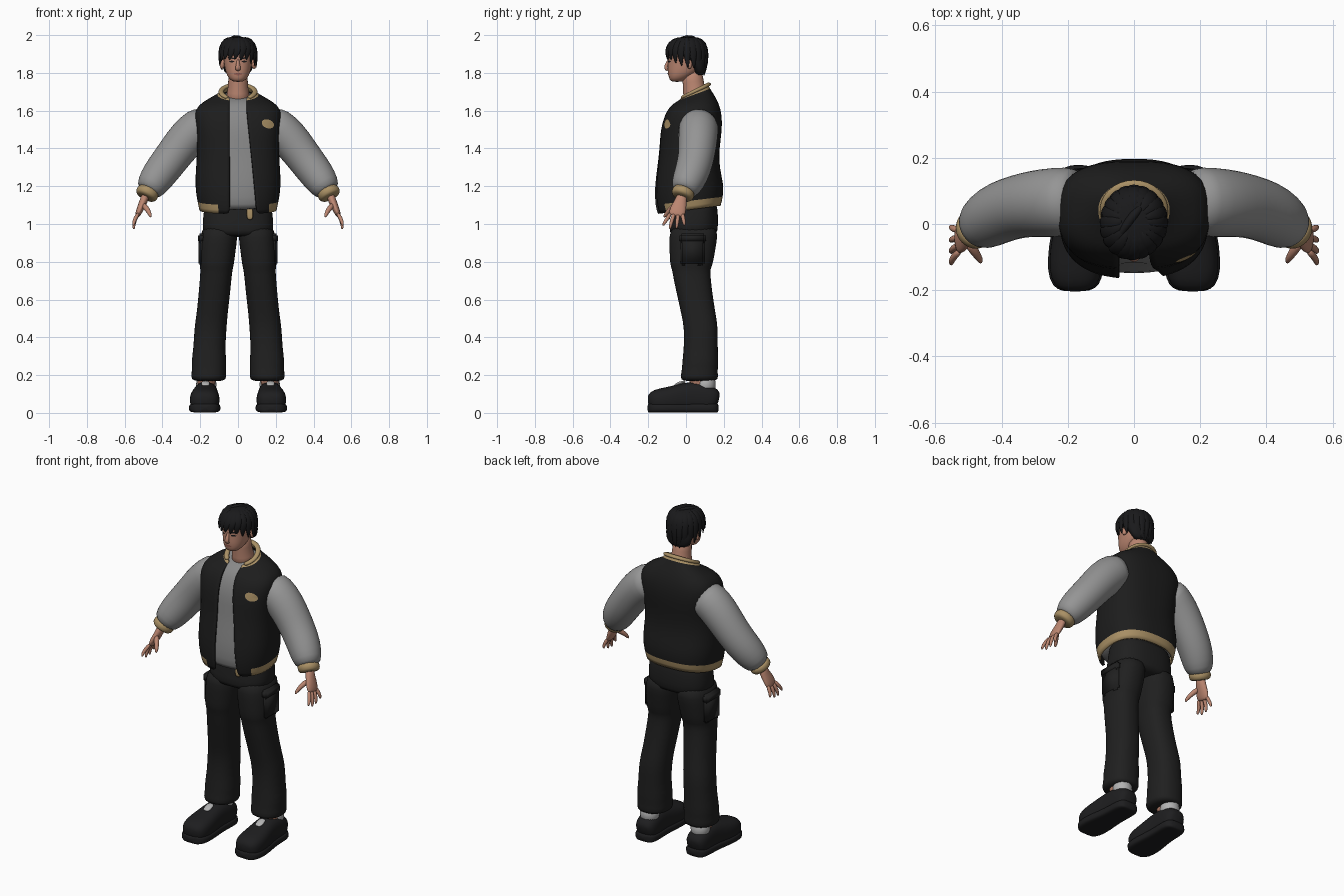
import bpy, bmesh, math, random
from mathutils import Vector
from mathutils.bvhtree import BVHTree

random.seed(4)
if "Cube" in bpy.data.objects:
    bpy.data.objects.remove(bpy.data.objects["Cube"])


def material(name, r, g, b):
    m = bpy.data.materials.new(name)
    m.use_nodes = True
    m.diffuse_color = (r, g, b, 1)
    bsdf = m.node_tree.nodes["Principled BSDF"]
    bsdf.inputs["Base Color"].default_value = (r, g, b, 1)
    bsdf.inputs["Roughness"].default_value = 0.8
    return m


hair_black = material("hair black", .010, .010, .011)
jacket_black = material("jacket black", .012, .012, .012)
trouser_black = material("trouser black", .014, .014, .014)
shoe_black = material("shoe black", .013, .013, .014)
sleeve_grey = material("sleeve grey", .30, .30, .30)
shirt_grey = material("shirt grey", .25, .25, .25)
tan = material("trim tan", .40, .28, .13)
skin = material("skin", .50, .24, .165)
sock_grey = material("sock grey", .45, .45, .45)
lip = material("lip", .33, .12, .09)


def finish(name, bm, mats, levels=1):
    mesh = bpy.data.meshes.new(name)
    bm.to_mesh(mesh)
    bm.free()
    for m in mats:
        mesh.materials.append(m)
    mesh.shade_smooth()
    ob = bpy.data.objects.new(name, mesh)
    bpy.context.scene.collection.objects.link(ob)
    if levels:
        mod = ob.modifiers.new("smooth", "SUBSURF")
        mod.levels = mod.render_levels = levels
    return ob


def ring(c, u, v, p=2, n=20, t0=0, t1=None):
    """Superellipse section, from v=-1 towards u=+1; open when t1 is given."""
    span = math.tau if t1 is None else t1 - t0
    count = n if t1 is None else n + 1
    power = lambda a: math.copysign(abs(a) ** (2 / p), a)
    angles = [t0 + span * i / n for i in range(count)]
    return [c + u * power(math.sin(t)) - v * power(math.cos(t)) for t in angles]


def loft(name, loops, mats, closed=True, rule=None, levels=1):
    bm = bmesh.new()
    rows = [[bm.verts.new(p) for p in loop] for loop in loops]
    n = len(rows[0])
    for r, (a, b) in enumerate(zip(rows, rows[1:])):
        for i in range(n if closed else n - 1):
            j = (i + 1) % n
            f = bm.faces.new((a[i], a[j], b[j], b[i]))
            if rule:
                f.material_index = rule(r, f.calc_center_median())
    if closed:
        bm.faces.new(rows[0][::-1])
        bm.faces.new(rows[-1])
        bmesh.ops.recalc_face_normals(bm, faces=bm.faces)
    return finish(name, bm, mats, levels)


def level(z, y0, y1, rx, cx=0, slope=0, p=2, **kw):
    """Horizontal section from y0 to y1, tilted by slope."""
    ry = (y1 - y0) / 2
    return ring(Vector((cx, (y0 + y1) / 2, z)), Vector((rx, 0, 0)), Vector((0, ry, slope * ry)), p, **kw)


def tube(name, path, sizes, mat, side=1, ref=(0, 1, 0), p=2, n=12):
    """Tube along a path; sizes are radii, or (along ref, across) pairs."""
    pts = [Vector((x * side, y, z)) for x, y, z in path]
    loops = []
    for i, c in enumerate(pts):
        t = (pts[min(i + 1, len(pts) - 1)] - pts[max(i - 1, 0)]).normalized()
        u = Vector(ref)
        u = (u - t * u.dot(t)).normalized()
        a, b = sizes[i] if isinstance(sizes[i], tuple) else (sizes[i], sizes[i])
        loops.append(ring(c, u * a, t.cross(u) * b, p, n))
    return loft(name, loops, [mat])


def plate(name, target, x, z, w, h, mat, tilt=0):
    """Thin oval laid on the front of a part."""
    bpy.context.view_layer.update()
    tree = BVHTree.FromObject(target, bpy.context.evaluated_depsgraph_get())
    bm = bmesh.new()
    bmesh.ops.create_circle(bm, cap_ends=True, cap_tris=True, segments=14, radius=1)
    for v in bm.verts:
        px, pz = x + v.co.x * w, z + v.co.y * h + v.co.x * tilt
        hit = tree.ray_cast(Vector((px, -1, pz)), Vector((0, 1, 0)))[0]
        v.co = (px, (hit.y if hit else 0) - .003, pz)
    return finish(name, bm, [mat], 0)


# Jacket: open-fronted shell with tan hem and collar: z, slope, y0, y1, rx, p
torso = [(1.075, .13, -.150, .183, .205, 2.5), (1.115, .13, -.163, .196, .214, 2.5),
         (1.20, .08, -.168, .200, .229, 2.5), (1.30, 0, -.153, .176, .222, 2.5),
         (1.40, 0, -.140, .176, .216, 2.6), (1.50, 0, -.136, .192, .224, 2.8),
         (1.58, 0, -.112, .190, .236, 2.8), (1.63, .05, -.085, .175, .212, 2.6),
         (1.662, .2, -.062, .150, .152, 2.3), (1.685, .4, -.045, .125, .102, 2),
         (1.70, .5, -.036, .118, .09, 2)]


def edge_angle(x, rx, p):
    return math.asin((x / rx) ** (p / 2))


loops = []
for z, slope, y0, y1, rx, p in torso:
    left = .045 + .055 * max(0, min(1, (1.6 - z) / .5))
    loops.append(level(z, y0, y1, rx, slope=slope, p=p, n=40, t0=edge_angle(left, rx, p),
                       t1=math.tau - edge_angle(.045, rx, p)))


def trim(row, c):
    hem = row == 0 and (c.x < -.11 or c.x > .165 or c.y > .1)
    return int(hem or row == len(torso) - 2)


jacket = loft("jacket", loops, [jacket_black, tan], closed=False, rule=trim)
solid = jacket.modifiers.new("thickness", "SOLIDIFY")
solid.thickness = .012
solid.offset = -1
plate("chest_patch", jacket, .158, 1.53, .033, .024, tan, -.006)
# Rolled ribbed collar
collar = []
for i in range(13):
    t = .62 + (math.tau - 1.24) * i / 12
    y = .041 - .08 * math.cos(t)
    collar.append((.092 * math.sin(t), y, 1.70 + .5 * (y - .041)))
tube("collar", collar, [(.011, .016)] * 13, tan, ref=(0, .1, -1), n=8)

# Shirt under the jacket
loft("shirt", [level(z + (.012 if z < 1.1 else 0), y0 + .016, y1 - .016, rx - .016, slope=s, p=p, n=32)
               for z, s, y0, y1, rx, p in torso[:-1]], [shirt_grey])

# Trousers: hips and two loose legs
loft("trouser_hips", [level(z, y0, y1, rx, p=2.5, n=28) for z, y0, y1, rx in
                      [(.93, -.08, .155, .165), (.96, -.09, .168, .19), (1.03, -.08, .172, .187),
                       (1.09, -.07, .165, .178), (1.13, -.07, .16, .17)]], [trouser_black])
legs = [(.165, -.025, .168, .07, .24), (.19, -.03, .17, .06, .25), (.23, -.022, .168, .065, .243),
        (.27, -.02, .172, .06, .248), (.34, -.012, .168, .068, .236), (.45, -.01, .17, .06, .232),
        (.52, -.025, .158, .055, .22), (.60, -.042, .145, .045, .212), (.70, -.065, .132, .035, .203),
        (.765, -.075, .128, .028, .198), (.78, -.085, .142, .022, .206), (.86, -.088, .155, .012, .204),
        (.93, -.09, .168, .002, .2), (1.0, -.08, .165, .005, .187)]
tube("belt_tab", [(.062, -.088, 1.09), (.062, -.092, 1.055), (.064, -.09, 1.02)],
     [(.017, .006)] * 3, tan, ref=(1, 0, 0), p=4)


def pocket(name, x, y, z, sx, sy, sz):
    bm = bmesh.new()
    bmesh.ops.create_cube(bm, size=1)
    for v in bm.verts:
        v.co = (x + v.co.x * sx, y + v.co.y * sy, z + v.co.z * sz)
    bmesh.ops.bevel(bm, geom=bm.edges[:], offset=.01, segments=2, affect="EDGES")
    finish(name, bm, [trouser_black], 0)


for side, tag in ((1, "left_"), (-1, "right_")):
    loft(tag + "trouser_leg", [level(z, y0, y1, (x1 - x0) / 2, side * (x0 + x1) / 2, p=2.3, n=24)
                               for z, y0, y1, x0, x1 in legs], [trouser_black])
    pocket(tag + "cargo_pocket", side * .192, .035, .86, .035, .13, .16)
    pocket(tag + "pocket_flap", side * .193, .035, .925, .04, .14, .05)

    # Shoe, sole and ankle
    shoe = [(.175, -.203, .06), (.175, -.185, .062), (.177, -.14, .066), (.176, -.07, .072), (.172, 0, .082),
            (.17, .06, .085), (.168, .12, .075), (.167, .155, .066), (.167, .172, .06)]
    widths = [.035, .068, .081, .078, .067, .065, .066, .058, .035]
    heights = [.025, .052, .064, .07, .08, .082, .073, .06, .035]
    tube(tag + "shoe", shoe, list(zip(widths, heights)), shoe_black, side, (1, 0, 0), 2.6, 20)
    tube(tag + "sole", [(x, y * 1.01, .026) for x, y, z in shoe], [(w + .005, .025) for w in widths],
         shoe_black, side, (1, 0, 0), 4, 20)
    tube(tag + "ankle", [(.168, .065, .1), (.168, .065, .26)], [.055, .055], skin, side)
    tube(tag + "sock_heel", [(.168, .10, .1), (.168, .105, .15), (.168, .10, .2)], [.056] * 3, sock_grey, side)
    tube(tag + "shoe_tongue", [(.172, -.065, .142), (.172, -.035, .158), (.172, 0, .166)],
         [(.02, .006), (.025, .01), (.02, .008)], sock_grey, side, (1, 0, 0))

    # Puffy sleeve and ribbed cuff
    tube(tag + "sleeve", [(.16, .068, 1.53), (.205, .067, 1.515), (.27, .064, 1.455), (.325, .058, 1.385),
                          (.37, .048, 1.325), (.42, .028, 1.26), (.46, 0, 1.20), (.482, -.015, 1.165)],
         [.098, .107, .105, .099, .096, .093, .082, .06], sleeve_grey, side, n=20)
    tube(tag + "cuff", [(.470, -.006, 1.185), (.476, -.012, 1.172), (.488, -.022, 1.148), (.492, -.025, 1.14)],
         [.052, .064, .060, .046], tan, side, n=18)

    # Hand
    tube(tag + "palm", [(.487, -.02, 1.16), (.50, -.028, 1.12), (.516, -.04, 1.085), (.53, -.05, 1.05),
                        (.533, -.052, 1.04)],
         [(.03, .024), (.032, .022), (.045, .02), (.044, .016), (.034, .009)], skin, side)
    fingers = [(-.08, -.122, .99), (-.061, -.086, .972), (-.04, -.05, .975), (-.02, -.008, .99)]
    for k, (y0, y1, z1) in enumerate(fingers):
        tube(f"{tag}finger_{k + 1}", [(.525, y0, 1.06), (.547, (y0 + y1) / 2, 1.025), (.553, y1 * .9 + y0 * .1, z1 + .012),
                                      (.551, y1, z1)], [.0115, .0115, .009, .004], skin, side, n=8)
    tube(tag + "thumb", [(.505, -.05, 1.105), (.480, -.085, 1.078), (.465, -.108, 1.05), (.462, -.117, 1.035)],
         [.018, .015, .011, .005], skin, side, n=8)
    tube(tag + "ear", [(.07, .012, 1.845), (.084, .02, 1.848), (.09, .024, 1.85)],
         [(.014, .026), (.017, .03), (.01, .02)], skin, side)

# Neck and head
tube("neck", [(0, .055, 1.64), (0, .045, 1.70), (0, .038, 1.75), (0, .03, 1.82)],
     [(.075, .075), (.056, .06), (.052, .056), (.052, .056)], skin, ref=(1, 0, 0), n=20)
head = loft("head", [level(z, y0, y1, rx, p=2.2, n=24) for z, y0, y1, rx in
                     [(1.752, -.075, -.02, .024), (1.765, -.088, 0, .043), (1.785, -.093, .035, .058),
                      (1.81, -.097, .07, .067), (1.84, -.096, .09, .073), (1.87, -.096, .1, .077),
                      (1.91, -.097, .1, .08), (1.95, -.08, .09, .07), (1.98, -.04, .05, .04)]], [skin])
tube("nose", [(0, -.09, 1.872), (0, -.097, 1.855), (0, -.108, 1.832), (0, -.104, 1.818), (0, -.094, 1.814)],
     [(.007, .006), (.008, .008), (.014, .011), (.015, .01), (.01, .006)], skin, ref=(1, 0, 0))
plate("mouth", head, 0, 1.793, .023, .006, lip)
for side, tag in ((1, "left_"), (-1, "right_")):
    plate(tag + "eye", head, side * .033, 1.86, .014, .0045, hair_black)
    plate(tag + "eyebrow", head, side * .035, 1.879, .02, .004, hair_black, side * .003)

# Hair: a cap with layered locks falling from the crown
loft("hair_cap", [level(z, y0, y1, rx, slope=s, n=24) for z, y0, y1, rx, s in
                  [(1.785, .05, .095, .05, 0), (1.81, .04, .105, .074, 0), (1.85, .015, .108, .086, 0),
                   (1.885, -.05, .112, .092, -.1), (1.905, -.1, .112, .095, -.05), (1.94, -.103, .112, .095, 0),
                   (1.97, -.085, .1, .08, 0), (1.992, -.045, .06, .045, 0)]], [hair_black])
for k in range(20):
    t = math.tau * k / 20
    s, c, j = math.sin(t), math.cos(t), random.uniform(-.008, .008)
    sweep = -.018 * max(c, 0)
    tip_z = 1.873 - .047 * (1 - c) + j
    tuck = .1 - .028 * max(-c, 0)
    tube(f"hair_lock_{k + 1}",
         [(.03 * s, .008 - .03 * c, 1.985), (.07 * s, .006 - .08 * c, 1.974 + j / 2), (.094 * s, .005 - .105 * c, 1.935),
          (.098 * s + sweep / 2, .005 - .109 * c, (1.935 + tip_z) / 2),
          (tuck * s * .96 + sweep, .012 - (tuck + .01) * c, tip_z)],
         [(.012, .008), (.022, .011), (.025, .010), (.018, .008), (.003, .002)],
         hair_black, ref=(c, s, .05), n=8)
tube("hair_crown_tuft", [(.03, .06, 1.97), (0, .03, 1.99), (-.035, -.02, 1.985), (-.06, -.06, 1.96)],
     [.012, .016, .014, .004], hair_black, ref=(1, 0, 0), n=8)
